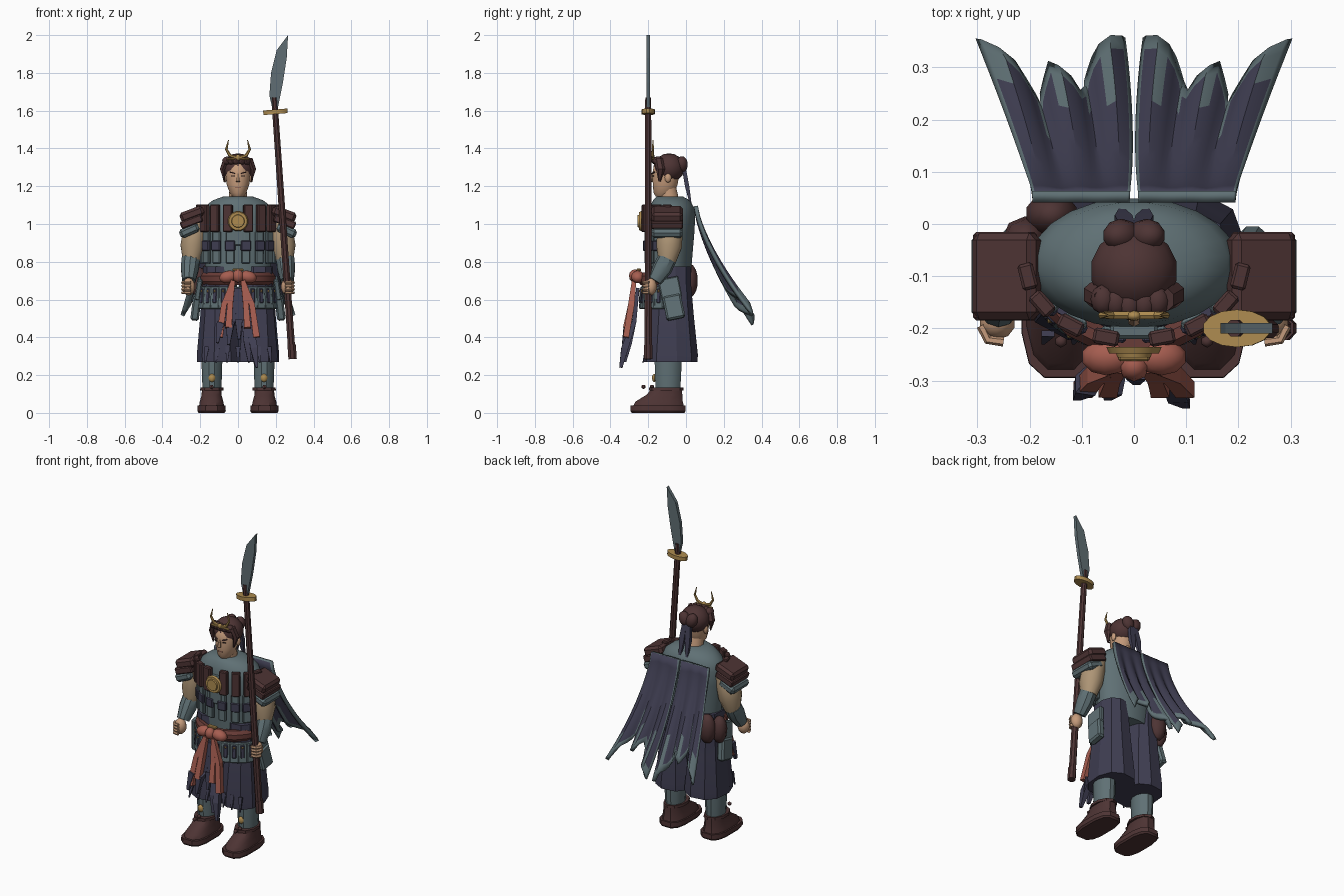
import bpy, bmesh, math
from mathutils import Vector

cube = bpy.data.objects.get("Cube")
if cube:
    bpy.data.objects.remove(cube, do_unlink=True)


def material(name, r, g, b):
    m = bpy.data.materials.new(name)
    m.use_nodes = True
    m.diffuse_color = (r, g, b, 1)
    m.node_tree.nodes["Principled BSDF"].inputs["Base Color"].default_value = (r, g, b, 1)
    return m


BROWN = material("dark brown leather", .075, .034, .034)
NAVY = material("navy cloth", .05, .048, .084)
STEEL = material("grey teal", .115, .163, .176)
BLADE = material("blade steel", .115, .155, .172)
SKIN = material("skin", .56, .33, .2)
SLEEVE = material("tan sleeve", .42, .3, .18)
GOLD = material("gold", .42, .26, .08)
CORAL = material("coral sash", .38, .11, .08)
MAROON = material("maroon belt", .14, .045, .038)
BLACK = material("brow black", .03, .016, .014)


def finish(name, bm, *mats, smooth=None):
    bmesh.ops.recalc_face_normals(bm, faces=bm.faces)
    me = bpy.data.meshes.new(name)
    bm.to_mesh(me)
    bm.free()
    ob = bpy.data.objects.new(name, me)
    bpy.context.collection.objects.link(ob)
    for m in mats:
        me.materials.append(m)
    if smooth:
        bpy.ops.object.select_all(action='DESELECT')
        ob.select_set(True)
        bpy.context.view_layer.objects.active = ob
        bpy.ops.object.shade_smooth_by_angle(angle=math.radians(smooth))
    return ob


def tube(name, pts, radii, mat, n=12, side=(1, 0, 0), sq=1, pleat=0, smooth=35, axis=None):
    """Loft of elliptic or squarish rings along a path; radii are (along side, across)."""
    bm, rings = bmesh.new(), []
    pts = [Vector(p) for p in pts]
    for i, p in enumerate(pts):
        t = axis or (pts[min(i + 1, len(pts) - 1)] - pts[max(i - 1, 0)]).normalized()
        s = Vector(side)
        s = (s - t * s.dot(t)).normalized()
        b = t.cross(s)
        ring = []
        for k in range(n):
            a = 2 * math.pi * (k + .5) / n
            f = 1 - pleat * (k % 2)
            c, d = (math.copysign(abs(v) ** sq, v) * f for v in (math.cos(a), math.sin(a)))
            ring.append(bm.verts.new(p + s * c * radii[i][0] + b * d * radii[i][1]))
        rings.append(ring)
    for r, q in zip(rings, rings[1:]):
        for k in range(n):
            bm.faces.new((r[k], r[(k + 1) % n], q[(k + 1) % n], q[k]))
    bm.faces.new(rings[0])
    bm.faces.new(rings[-1])
    return finish(name, bm, mat, smooth=smooth)


def stack(name, x, rows, mat, **kw):
    """Upright loft of level rings from rows of (z, centre y, half width, half depth)."""
    return tube(name, [(x, r[1], r[0]) for r in rows], [r[2:] for r in rows], mat,
                axis=Vector((0, 0, 1)), **kw)


def box(name, loc, dims, mat, rot=(0, 0, 0), bevel=.006):
    bm = bmesh.new()
    bmesh.ops.create_cube(bm, size=1)
    bmesh.ops.scale(bm, vec=dims, verts=bm.verts)
    if bevel:
        bmesh.ops.bevel(bm, geom=bm.edges[:], offset=bevel, segments=1, affect='EDGES')
    ob = finish(name, bm, mat)
    ob.location, ob.rotation_euler = loc, rot


def ball(name, loc, dims, mat, rot=(0, 0, 0), seg=14):
    bm = bmesh.new()
    bmesh.ops.create_uvsphere(bm, u_segments=seg, v_segments=max(6, seg // 2 + 2), radius=1)
    bmesh.ops.scale(bm, vec=dims, verts=bm.verts)
    ob = finish(name, bm, mat, smooth=50)
    ob.location, ob.rotation_euler = loc, rot


def arc_plates(name, angles, rx, ry, z, dims, mat, cy=-.075, tilt=0):
    for a in map(math.radians, angles):
        turn = math.atan2(math.sin(a) / rx, math.cos(a) / ry)
        box(name, (rx * math.sin(a), cy - ry * math.cos(a), z), dims, mat, (tilt, 0, turn), .005)


# torso and neck
stack("torso", 0, [(.68, -.08, .165, .105), (.8, -.08, .178, .112), (.95, -.077, .195, .122),
                   (1.04, -.075, .2, .125), (1.09, -.075, .18, .117), (1.125, -.077, .135, .098),
                   (1.145, -.085, .08, .07)], STEEL, n=24, smooth=60)
tube("neck", [(0, -.08, 1.1), (0, -.1, 1.2)], [(.05, .05), (.047, .047)], SKIN)

# head and face
stack("head", 0, [(1.145, -.12, .028, .04), (1.165, -.117, .045, .056), (1.21, -.11, .061, .067),
                  (1.27, -.106, .067, .073), (1.315, -.1, .06, .07), (1.335, -.1, .04, .045)],
      SKIN, n=16, smooth=50)
tube("nose", [(0, -.177, 1.265), (0, -.187, 1.225)], [(.006, .006), (.012, .01)], SKIN, n=6)
box("mouth", (0, -.1735, 1.194), (.03, .005, .004), MAROON, bevel=0)
for s in (1, -1):
    box("eye", (s * .028, -.174, 1.254), (.018, .006, .005), BLACK, (0, 0, s * .35), 0)
    box("eyebrow", (s * .03, -.173, 1.271), (.028, .009, .005), BROWN, (0, -s * .25, s * .35), 0)
    ball("ear", (s * .069, -.095, 1.245), (.012, .018, .026), SKIN, seg=8)

# hair, bun and tied tail
ball("hair_cap", (0, -.09, 1.297), (.085, .082, .077), BROWN)
for x in (-.06, -.035, -.01, .02, .045):
    ball("hair_lock_front", (x, -.142 - .015 * (1 - abs(x) * 14), 1.335), (.024, .03, .022), BROWN,
         (0, x * 8, 0), 8)
for s in (1, -1):
    tube("hair_lock_side", [(s * .064, -.145, 1.345), (s * .082, -.135, 1.29), (s * .07, -.14, 1.225)],
         [(.014, .022), (.016, .024), (.003, .006)], BROWN, n=6)
    ball("hair_bun", (s * .024, -.022, 1.315), (.035, .032, .045), BROWN, (0, s * .4, 0), 10)
    tube("hair_ribbon", [(s * .012, -.012, 1.3), (s * .02, .006, 1.2), (s * .024, .028, 1.09)],
         [(.02, .014), (.024, .016), (.006, .005)], NAVY, n=4)

# crest
box("crest_band", (0, -.174, 1.345), (.12, .012, .01), GOLD, bevel=.003)
ball("crest_boss", (0, -.176, 1.352), (.015, .01, .016), GOLD, seg=8)
for s in (1, -1):
    tube("crest_horn", [(s * .01, -.175, 1.352), (s * .043, -.175, 1.362), (s * .062, -.175, 1.395),
                        (s * .05, -.175, 1.445)],
         [(.008, .009), (.008, .009), (.007, .007), (.002, .002)], GOLD, n=6, side=(0, 1, 0))

# chest armour
front = (-80, -57, -35, -12, 12, 35, 57, 80)
arc_plates("chest_slat", front, .196, .136, .875, (.046, .02, .17), STEEL)
arc_plates("chest_band", front, .201, .143, .885, (.054, .02, .055), NAVY)
arc_plates("chest_plate", (-80, -58, -36, -15, 15, 36, 58, 80), .207, .147, 1.03, (.05, .03, .145), BROWN)
box("chest_bib", (0, -.205, .97), (.09, .03, .17), STEEL)
for name, r, y in (("medallion", .054, -.236), ("medallion_rim", .036, -.244)):
    tube(name, [(0, y, 1.015), (0, y - .012, 1.015)], [(r, r), (r * .9, r * .9)], GOLD, n=16)

# arms, bracers, hands and layered shoulder guards
for s in (1, -1):
    box("shoulder_guard", (s * .244, -.1, 1.052), (.13, .166, .055), BROWN, (0, s * .36, 0), .014)
    box("shoulder_guard_lip", (s * .247, -.1, 1.012), (.12, .17, .04), BROWN, (0, s * .36, 0))
    box("shoulder_guard_lower", (s * .258, -.1, .965), (.108, .165, .05), STEEL, (0, s * .42, 0), .014)
    tube("upper_arm", [(s * .2, -.08, 1.03), (s * .23, -.085, .95), (s * .24, -.09, .88),
                       (s * .248, -.1, .8)],
         [(.05, .055), (.066, .07), (.067, .07), (.045, .047)], SLEEVE, smooth=60)
    tube("bracer", [(s * .25, -.1, .815), (s * .255, -.125, .765), (s * .26, -.165, .7)],
         [(.05, .05), (.05, .052), (.037, .038)], STEEL, n=10)
    ball("hand", (s * .262, -.188, .668), (.036, .034, .047), SKIN, seg=10)
    for k in range(4):
        z = .69 - k * .018
        tube("finger", [(s * .293, -.195, z), (s * .28, -.222, z), (s * .25, -.226, z)],
             [(.009, .009)] * 3, SKIN, n=6, side=(0, 0, 1))

# polearm
tube("pole", [(.287, -.2, .29), (.192, -.2, 1.67)], [(.021, .021), (.017, .017)], BROWN, n=8)
tube("pole_butt", [(.289, -.2, .285), (.284, -.2, .36)], [(.024, .024)] * 2, BROWN, n=8)
tube("pole_guard", [(.199, -.2, 1.582), (.197, -.2, 1.606)], [(.066, .036)] * 2, GOLD, n=14)
bm = bmesh.new()
outline = [(.18, 1.62), (.166, 1.68), (.175, 1.8), (.205, 1.92), (.265, 2.0), (.258, 1.88),
           (.238, 1.75), (.212, 1.62)]
face = bm.faces.new([bm.verts.new((x, -.21, z)) for x, z in outline])
new = bmesh.ops.extrude_face_region(bm, geom=[face])["geom"]
bmesh.ops.translate(bm, vec=(0, .02, 0), verts=[v for v in new if isinstance(v, bmesh.types.BMVert)])
finish("blade", bm, BLADE)

# wide pleated trousers, shins and shoes
for s in (1, -1):
    stack("trouser_leg", s * .1, [(.27, -.08, .118, .143), (.31, -.08, .119, .144), (.52, -.08, .1, .122),
                                  (.68, -.08, .088, .108), (.775, -.08, .086, .106)],
          NAVY, n=20, sq=.82, pleat=.05, smooth=20)
    stack("shin", s * .138, [(.1, -.095, .05, .065), (.2, -.095, .055, .072), (.32, -.095, .058, .074)],
          STEEL, n=12)
    ball("shin_stud", (s * .138, -.168, .185), (.018, .012, .022), GOLD, seg=8)
    stack("shoe_sole", s * .14, [(0, -.148, .07, .142), (.01, -.148, .077, .15),
                                 (.038, -.148, .076, .149)], BROWN, n=12, sq=.65)
    stack("shoe_upper", s * .14, [(.036, -.146, .068, .138), (.06, -.142, .064, .128),
                                  (.095, -.115, .054, .098), (.13, -.1, .052, .08)], BROWN, n=12, sq=.75)
    stack("shoe_collar", s * .138, [(.118, -.105, .066, .092), (.134, -.105, .064, .092)], BROWN, n=10)
    for k in range(4):
        ball("ankle_bead", (s * .14, -.225 + k * .045, .138), (.012, .012, .011), BROWN, seg=6)

# tassets with studs around the hips
hips = (-84, -66, -50, -36, -22, -8, 8, 22, 36, 50, 66, 84)
arc_plates("tasset", hips, .2, .158, .61, (.054, .022, .12), STEEL, tilt=-.08)
arc_plates("tasset_inlay", hips, .206, .166, .62, (.026, .014, .08), NAVY, tilt=-.08)
arc_plates("tasset_stud", hips, .211, .172, .645, (.012, .01, .014), GOLD)
for s in (1, -1):
    box("side_tasset_upper", (s * .208, -.085, .66), (.03, .11, .11), STEEL, (.2, -s * .15, 0))
    box("side_tasset_lower", (s * .222, -.065, .56), (.045, .1, .13), STEEL, (.2, -s * .12, 0), .01)
ball("pouch", (-.158, .018, .7), (.052, .045, .09), BROWN, seg=10)
ball("pouch_small", (-.208, -.03, .69), (.045, .045, .085), BROWN, seg=8)

# belt, knot and hanging ribbons
arc = [math.radians(a) for a in range(-80, 81, 20)]
tube("belt", [(.178 * math.sin(a), -.075 - .155 * math.cos(a), .71) for a in arc],
     [(.036, .026)] * len(arc), MAROON, n=8, side=(0, 0, 1))
ball("sash_knot", (0, -.272, .725), (.03, .03, .035), CORAL, seg=8)
box("sash_clasp", (0, -.25, .757), (.06, .025, .014), GOLD, bevel=.004)
for s in (1, -1):
    ball("sash_bow", (s * .052, -.255, .72), (.05, .036, .033), CORAL, (0, s * .2, 0), 10)
    for name, x, end in (("outer", .098, .4), ("inner", .05, .45)):
        tube("sash_ribbon_" + name, [(s * .026, -.275, .7), (s * (x * .68 + .008), -.29, .57), (s * x, -.318, end)],
             [(.016, .016), (.021, .024), (.025, .022)], CORAL, n=4, smooth=None)
for x, y, z in ((.1, -.345, .24), (.06, -.325, .27), (.005, -.3, .39), (-.05, -.33, .36), (-.11, -.33, .37)):
    tube("cloth_streamer", [(x * .3, -.255, .66), (x * .6, -.275, .48), (x * .85, y + .02, z + .1), (x, y, z)],
         [(.016, .012), (.022, .016), (.028, .026), (.01, .012)], NAVY, n=4, smooth=None)
for k in range(-3, 4):
    tube("trouser_tatter", [(k * .055, -.21, .35), (k * .058, -.228, .265)], [(.018, .008), (.004, .004)],
         NAVY, n=4, smooth=None)

# split cape: two folded panels with ragged, pale and faded hems
LENGTHS = ((0, 1), (.2, .9), (.4, .72), (.55, .84), (.7, .68), (1, 1))


def hem(u):
    for (a, la), (b, lb) in zip(LENGTHS, LENGTHS[1:]):
        if u <= b:
            return la + (lb - la) * (u - a) / (b - a)


COLS, ROWS = 20, 14
for s in (1, -1):
    bm, grid = bmesh.new(), []
    for j in range(ROWS + 1):
        row = []
        for i in range(COLS + 1):
            u = (i + .5 * (i == COLS - 1) - .5 * (i == 1)) / COLS
            v = j / ROWS * hem(u)
            inner = .008 + .018 * v ** 3
            outer = .195 + .1 * v ** 1.5
            fold = .036 * v * math.sin(u * math.pi * 5)
            row.append(bm.verts.new((s * (inner + (outer - inner) * u),
                                     .052 + .3 * v ** 1.25 + fold * .6,
                                     1.095 - .63 * v ** .9 + fold * .5 + .05 * u * v * v)))
        grid.append(row)
    for j in range(ROWS):
        for i in range(COLS):
            f = bm.faces.new((grid[j][i], grid[j][i + 1], grid[j + 1][i + 1], grid[j + 1][i]))
            streak = i % 4 == 2 and j >= ROWS - 3 - i % 3
            f.material_index = int(i in (0, COLS - 1) or j == ROWS - 1 or streak)
    cape = finish("cape_panel", bm, NAVY, STEEL, smooth=30)
    mod = cape.modifiers.new("thickness", 'SOLIDIFY')
    mod.thickness, mod.offset = .022, 0
    mod.material_offset_rim = 1
